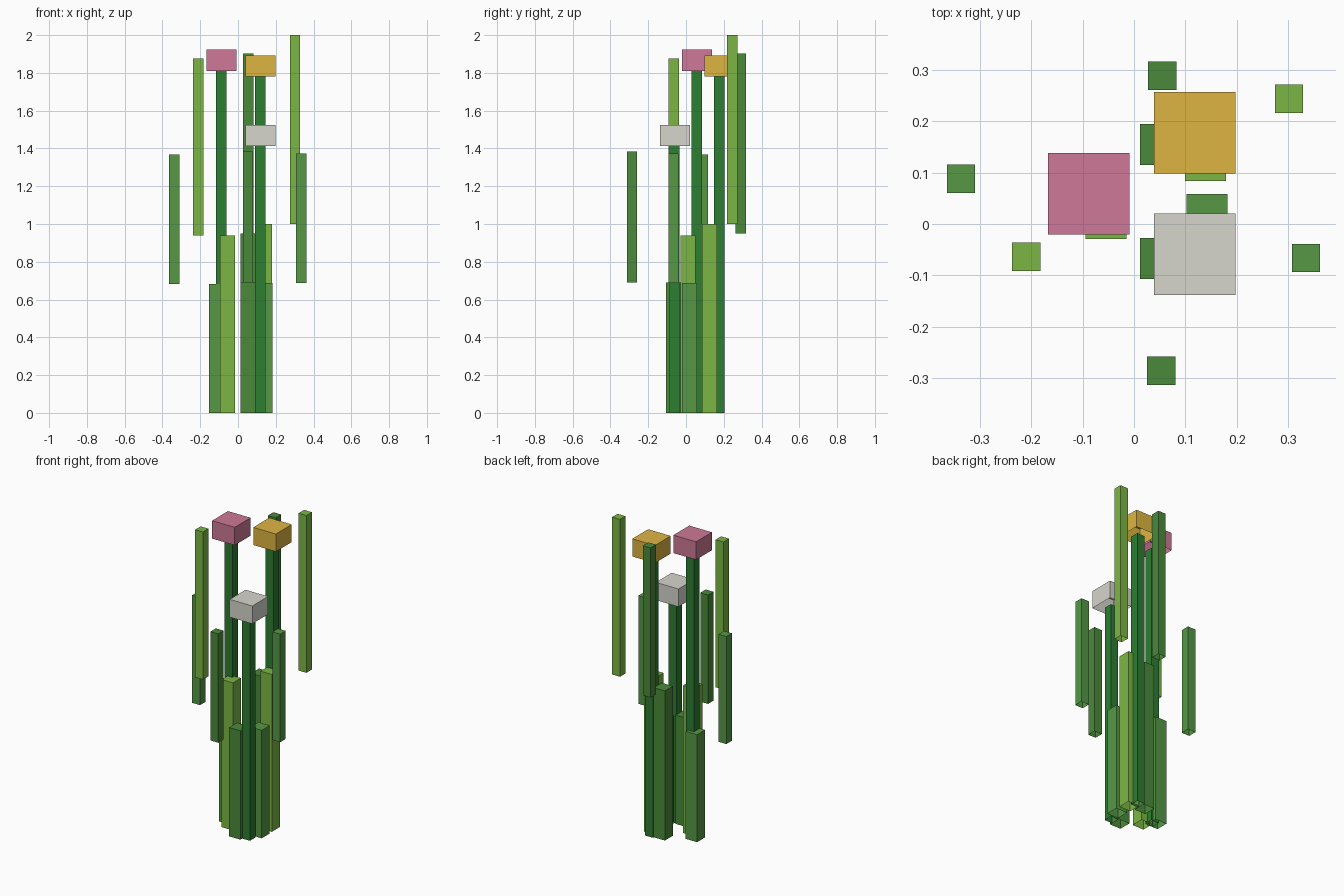
import bpy, bmesh
from mathutils import Matrix

if "Cube" in bpy.data.objects:
    bpy.data.objects.remove(bpy.data.objects["Cube"])


def material(name, rgb):
    m = bpy.data.materials.new(name)
    m.diffuse_color = (*rgb, 1)
    m.use_nodes = True
    m.node_tree.nodes["Principled BSDF"].inputs["Base Color"].default_value = m.diffuse_color
    return m


LIGHT = material("light_green", (0.20, 0.47, 0.06))
MID = material("mid_green", (0.093, 0.314, 0.06))
DEEP = material("deep_green", (0.07, 0.255, 0.043))
STEM = material("stem_green", (0.026, 0.205, 0.032))
PINK = material("pink", (0.62, 0.19, 0.31))
YELLOW = material("yellow", (0.73, 0.46, 0.055))
WHITE = material("off_white", (0.67, 0.67, 0.61))


def block(name, x, y, width, z0, z1, mat):
    """Square upright block, open underneath."""
    bm = bmesh.new()
    bmesh.ops.create_cube(bm, size=1)
    bm.normal_update()
    under = [f for f in bm.faces if f.normal.z < -0.5]
    bmesh.ops.delete(bm, geom=under, context='FACES_ONLY')
    bm.transform(Matrix.Translation((x, y, (z0 + z1) / 2))
                 @ Matrix.Diagonal((width, width, z1 - z0, 1)))
    mesh = bpy.data.meshes.new(name)
    bm.to_mesh(mesh)
    bm.free()
    mesh.materials.append(mat)
    bpy.context.collection.objects.link(bpy.data.objects.new(name, mesh))


# Flowers: thin stem with a flat square head
for name, x, y, z0, z1, mat in [
    ("pink", -0.088, 0.059, 1.811, 1.925, PINK),
    ("yellow", 0.118, 0.178, 1.78, 1.892, YELLOW),
    ("white", 0.118, -0.059, 1.412, 1.525, WHITE),
]:
    block(name + "_flower_stem", x, y - 0.002, 0.055, 0, z0, STEM)
    block(name + "_flower_head", x, y, 0.159, z0, z1, mat)

# Leaves: wide lower half and a narrower tip stepped outwards
for name, base, tip, height, mat in [
    ("left", (-0.113, 0.067), (-0.337, 0.088), 1.367, MID),
    ("front_left", (-0.055, 0.011), (-0.210, -0.064), 1.876, LIGHT),
    ("back", (0.052, 0.155), (0.055, 0.289), 1.902, DEEP),
    ("back_right", (0.139, 0.124), (0.302, 0.244), 2.0, LIGHT),
    ("right", (0.142, 0.018), (0.335, -0.066), 1.373, MID),
    ("front", (0.052, -0.067), (0.053, -0.286), 1.383, DEEP),
]:
    block(name + "_leaf_base", *base, 0.08, 0, height / 2, mat)
    block(name + "_leaf_tip", *tip, 0.055, height / 2, height, mat)
